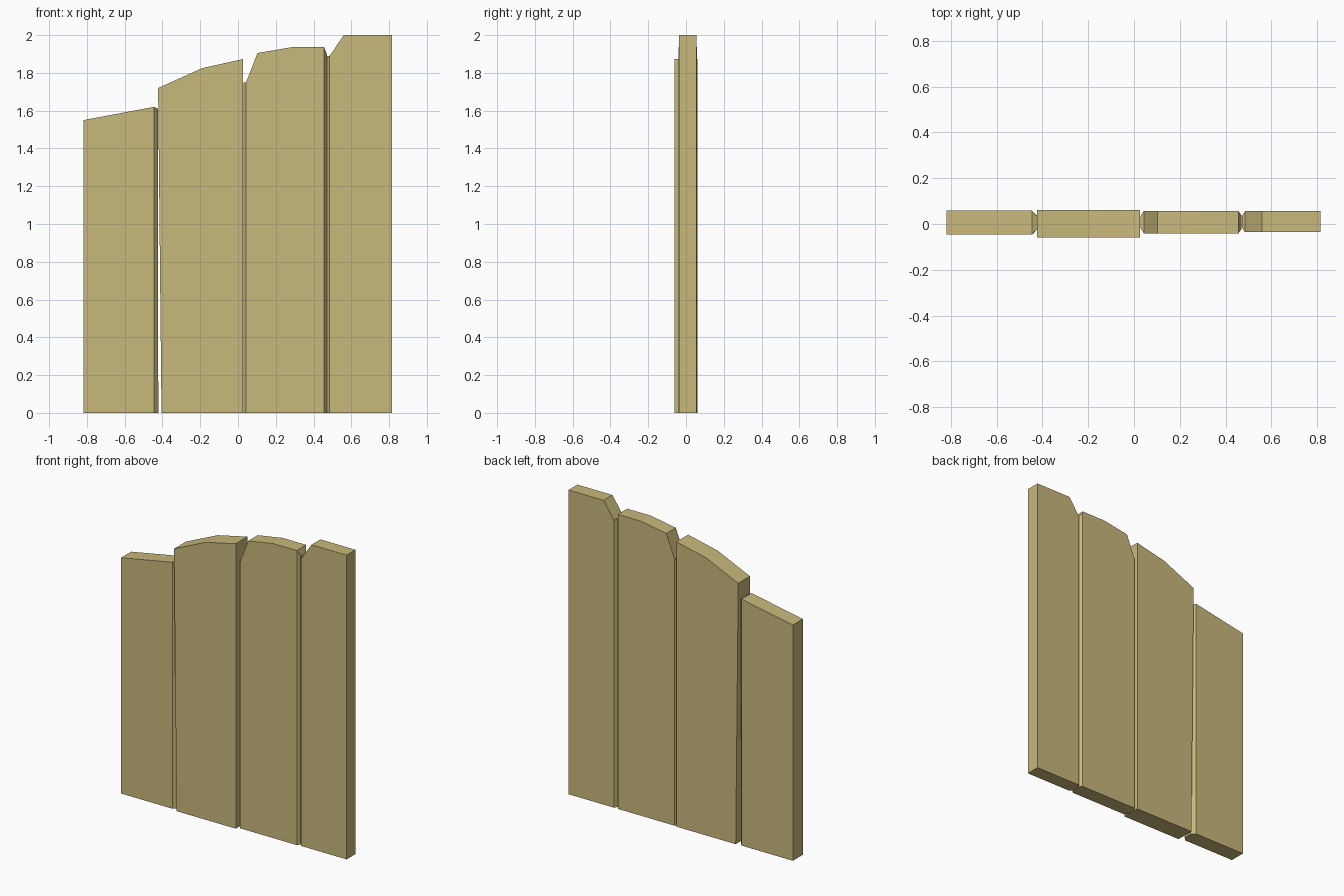
import bpy, bmesh

if "Cube" in bpy.data.objects:
    bpy.data.objects.remove(bpy.data.objects["Cube"])

wood = bpy.data.materials.new("pale_wood")
wood.diffuse_color = (0.58, 0.48, 0.20, 1)
wood.use_nodes = True
wood.node_tree.nodes["Principled BSDF"].inputs["Base Color"].default_value = wood.diffuse_color


def plank(name, y0, y1, columns):
    """Upright board; each column is (bottom x, top x, top z, y inset for chamfer)."""
    bm = bmesh.new()
    rings = []
    for xb, xt, z, inset in columns:
        a, b = y0 + inset, y1 - inset
        rings.append([bm.verts.new(p) for p in
                      ((xb, a, 0), (xb, b, 0), (xt, b, z), (xt, a, z))])
    for r, s in zip(rings, rings[1:]):
        for i in range(4):
            j = (i + 1) % 4
            bm.faces.new((r[i], r[j], s[j], s[i]))
    bm.faces.new(rings[0])
    bm.faces.new(rings[-1])
    bmesh.ops.recalc_face_normals(bm, faces=bm.faces[:])
    # merge the flat strips so each board side is one clean face
    bmesh.ops.dissolve_limit(bm, angle_limit=0.01, verts=bm.verts[:], edges=bm.edges[:])
    mesh = bpy.data.meshes.new(name)
    bm.to_mesh(mesh)
    bm.free()
    obj = bpy.data.objects.new(name, mesh)
    mesh.materials.append(wood)
    bpy.context.collection.objects.link(obj)


# shortest board, chamfered on its right edge
plank("plank_short", -0.046, 0.058, [
    (-0.818, -0.818, 1.55, 0), (-0.445, -0.445, 1.62, 0), (-0.422, -0.424, 1.61, 0.024)])

# thickest board, square edged with a slightly slanted left side
plank("plank_thick", -0.06, 0.062, [
    (-0.405, -0.423, 1.72, 0), (-0.19, -0.19, 1.825, 0), (0.026, 0.026, 1.873, 0)])

# third board, chamfered on both edges with a dipped left corner
plank("plank_third", -0.041, 0.057, [
    (0.029, 0.029, 1.75, 0.022), (0.043, 0.043, 1.75, 0), (0.103, 0.103, 1.905, 0),
    (0.285, 0.285, 1.936, 0), (0.456, 0.456, 1.936, 0), (0.47, 0.47, 1.90, 0.02)])

# tallest board, chamfered left edge with a cut corner
plank("plank_tall", -0.036, 0.056, [
    (0.472, 0.472, 1.89, 0.02), (0.485, 0.485, 1.89, 0), (0.56, 0.56, 2.0, 0),
    (0.815, 0.815, 2.0, 0)])
